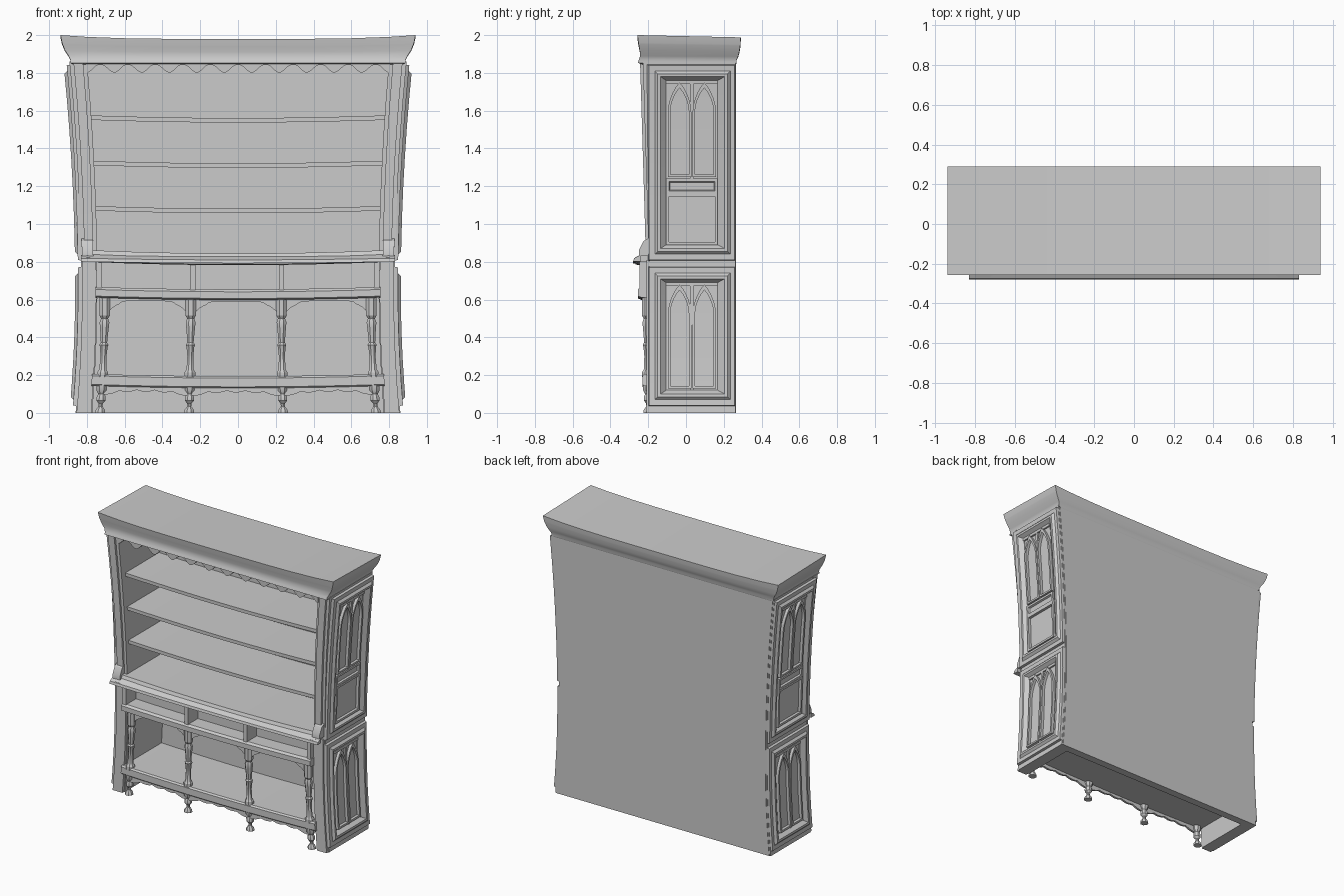
import bpy, bmesh, math
from mathutils import Vector

if "Cube" in bpy.data.objects:
    bpy.data.objects.remove(bpy.data.objects["Cube"])

GREY = (0.6, 0.6, 0.6, 1)
mat = bpy.data.materials.new("plain_grey")
mat.use_nodes = True
mat.diffuse_color = GREY
mat.node_tree.nodes["Principled BSDF"].inputs["Base Color"].default_value = GREY
parts = []


def warp(co, sag):
    """Waisted silhouette, forward leaning posts and sagging boards."""
    x, y, z = co
    d = z - 0.65
    spread = 1 + (0.085 if d < 0 else 0.05) * d * d
    if y < -0.195 and z > 0.92:
        y -= 0.03 * (z - 0.92)
    return Vector((x * spread, y, z - sag * (1 - (x / 0.8) ** 2)))


def loft(name, loops, closed=False, sag=0.0, shape=warp):
    """Skin equal loops; closed joins last to first, otherwise ends are capped."""
    bm = bmesh.new()
    rows = [[bm.verts.new(p) for p in loop] for loop in loops]
    n = len(rows[0])
    pairs = list(zip(rows, rows[1:]))
    if closed:
        pairs.append((rows[-1], rows[0]))
    else:
        bm.faces.new(rows[0])
        bm.faces.new(rows[-1])
    for a, b in pairs:
        for i in range(n):
            j = (i + 1) % n
            bm.faces.new((a[i], a[j], b[j], b[i]))
    # extra cuts so long boards can bend
    for axis, step in ((0, 0.2), (2, 0.15)):
        normal = Vector((axis == 0, 0, axis == 2))
        for k in range(-5, 15):
            bmesh.ops.bisect_plane(bm, geom=bm.verts[:] + bm.edges[:] + bm.faces[:],
                                   plane_co=normal * (k * step + 0.003), plane_no=normal)
    for v in bm.verts:
        v.co = shape(v.co, sag)
    bmesh.ops.recalc_face_normals(bm, faces=bm.faces[:])
    mesh = bpy.data.meshes.new(name)
    bm.to_mesh(mesh)
    bm.free()
    mesh.materials.append(mat)
    ob = bpy.data.objects.new(name, mesh)
    bpy.context.collection.objects.link(ob)
    parts.append(ob)


def rect(x0, x1, y0, y1, z):
    return [(x0, y0, z), (x1, y0, z), (x1, y1, z), (x0, y1, z)]


def box(name, x0, x1, y0, y1, z0, z1, sag=0.0):
    loft(name, [rect(x0, x1, y0, y1, z) for z in (z0, z1)], sag=sag)


def board(name, half, profile, sag=0.0):
    """Extrude a (y, z) profile along x."""
    loft(name, [[(x, y, z) for y, z in profile] for x in (-half, half)], sag=sag)


def valance(name, x0, x1, top, drop, y0, y1, n, sag=0.0):
    """Thin strip whose lower edge follows drop(t)."""
    loops = []
    for i in range(n + 1):
        t = i / n
        x, low = x0 + (x1 - x0) * t, top - drop(t)
        loops.append([(x, y0, top), (x, y1, top), (x, y1, low), (x, y0, low)])
    loft(name, loops, sag=sag)


def turned(name, x, y, profile, sides=8):
    loft(name, [[(x + r * math.cos((i + .5) * math.tau / sides),
                  y + r * math.sin((i + .5) * math.tau / sides), z)
                 for i in range(sides)] for r, z in profile])


def frame(name, side, steps):
    """Moulded rectangle on a side; steps are (x, y0, y1, z0, z1)."""
    loft(name, [[(side * x, a, c), (side * x, b, c), (side * x, b, d), (side * x, a, d)]
                for x, a, b, c, d in steps], closed=True)


def lancet_outline(yc, w, z0, z1):
    """Pointed arch outline, base to tip and back."""
    rise = min(2.6 * w, 0.17)
    pts = []
    for i in range(7):
        t = i / 6
        pts.append((w * math.cos(t * math.pi / 2) ** 0.8 if t < 1 else 0, z1 - rise + rise * t))
    right = [(yc + w, z0)] + [(yc + a, z) for a, z in pts]
    left = [(yc - a, z) for a, z in pts[-2::-1]] + [(yc - w, z0)]
    return right + left


def lancet(name, side, yc, w, z0, z1, x0, x1):
    outer = lancet_outline(yc, w, z0, z1)
    inner = lancet_outline(yc, w - 0.013, z0 + 0.013, z1 - 0.03)
    loft(name, [[(side * x, y, z) for y, z in o]
                for x, o in ((x0, outer), (x1, outer), (x1, inner), (x0, inner))], closed=True)


def panel(name, side, z0, z1, mid=None):
    """Side panel: bevelled surround, tracery and optional square below."""
    frame(name + "_surround", side, [
        (.80, -.20, .262, z0, z1), (.847, -.195, .258, z0 + .01, z1 - .01),
        (.847, -.165, .235, z0 + .04, z1 - .04), (.862, -.15, .22, z0 + .055, z1 - .055),
        (.862, -.135, .205, z0 + .07, z1 - .07), (.835, -.105, .168, z0 + .09, z1 - .09),
        (.80, -.105, .168, z0 + .09, z1 - .09)])
    low, high = z0 + .09, z1 - .09
    if mid:
        frame(name + "_square", side, [
            (.82, -.105, .168, low, mid - .08), (.85, -.105, .168, low, mid - .08),
            (.85, -.09, .153, low + .015, mid - .095), (.82, -.09, .153, low + .015, mid - .095)])
        frame(name + "_rail", side, [
            (.82, -.105, .168, mid - .08, mid), (.848, -.105, .168, mid - .08, mid),
            (.848, -.09, .153, mid - .065, mid - .015), (.835, -.085, .148, mid - .06, mid - .02)])
        low = mid
    for yc in (-.034, .097):
        lancet(name + "_lancet", side, yc, .062, low + .01, high - .01, .82, .85)
    x = sorted((side * .82, side * .842))
    box(name + "_mullion", *x, .022, .041, low, high)
    box(name + "_head", *x, -.105, .168, high - .018, high)


# carcass: back, sides, front posts and side panels
box("back_board", -.82, .82, .21, .265, 0, 1.86)
for s, tag in ((1, "left"), (-1, "right")):
    def sx(a, b):
        return sorted((s * a, s * b))
    box(tag + "_side", *sx(.745, .83), -.19, .262, 0, 1.86)
    box(tag + "_lower_post", *sx(.75, .825), -.21, -.18, 0, .81)
    box(tag + "_upper_post", *sx(.745, .832), -.20, -.18, .84, 1.86)
    box(tag + "_post_bead", *sx(.765, .812), -.215, -.19, .84, 1.86)
    panel(tag + "_lower_panel", s, .03, .78)
    panel(tag + "_upper_panel", s, .80, 1.85, 1.24)
    # scroll block ending the counter
    loft(tag + "_counter_block", [[(s * x, y, z) for y, z in
         ((-.19, .83), (-.25, .83), (-.25, .86), (-.225, .91), (-.19, .93))] for x in (.765, .825)])

# crown moulding
def crown_dip(co, sag):
    x, y, z = co
    k = max(0, z - 1.86) / .14
    return Vector((x, y, z - k * (.02 * (1 - abs(x / .94) ** 4) + .012 * max(0, y) / .29)))


loft("cornice", [rect(-h, h, a, b, z) for z, h, a, b in (
    (1.845, .87, -.23, .265), (1.853, .888, -.255, .268), (1.87, .888, -.25, .268),
    (1.89, .897, -.243, .276), (1.92, .916, -.245, .283), (1.96, .932, -.252, .288),
    (2, .94, -.257, .29))], shape=crown_dip)
valance("top_scallops", -.75, .75, 1.855,
        lambda t: .012 + .042 * abs(math.cos(t * 11 * math.pi)) ** 2.5, -.205, -.19, 132)

# upper shelves and counter
for z in (1.085, 1.325, 1.565):
    board("shelf", .75, ((-.175, z - .012), (-.175, z + .012), (.22, z + .012), (.22, z - .012)), .016)
board("counter", .80, ((-.25, .80), (-.268, .805), (-.27, .822), (-.235, .84),
                       (-.225, .862), (.22, .862), (.22, .80)), .018)
board("counter_lip", .83, ((-.24, .80), (-.28, .80), (-.275, .818), (-.24, .835)), .008)

# open compartments under the counter
board("compartment_rail", .755, ((-.235, .612), (-.255, .62), (-.255, .655), (-.24, .668),
                                 (.22, .668), (.22, .612)), .014)
box("compartment_back", -.75, .75, -.135, -.115, .64, .82)
for i, x in enumerate((-.735, -.24, .23, .735)):
    box("compartment_divider", x - .014, x + .014, -.245, -.12, .64, .82)

# bench, turned posts, arches and apron
board("bench", .76, ((-.222, .145), (-.23, .152), (-.23, .198), (-.22, .208),
                     (.22, .208), (.22, .145)), .014)
POSTS = (-.705, -.25, .23, .705)
for x in POSTS:
    turned("turned_post", x, -.205, ((.03, .19), (.03, .215), (.02, .23), (.017, .30),
           (.022, .35), (.026, .36), (.018, .372), (.022, .42), (.028, .48), (.02, .50),
           (.03, .515), (.03, .62)))
    turned("foot", x, -.20, ((.028, 0), (.026, .015), (.011, .035), (.012, .05),
           (.025, .065), (.025, .085), (.018, .10), (.03, .12), (.03, .16)))
for a, b in zip(POSTS, POSTS[1:]):
    valance("arch", a, b, .62,
            lambda t: .022 + .085 * abs(2 * t - 1) ** 5 + .008 * (abs(2 * t - 1) > .62),
            -.212, -.195, 30, .008)
    valance("apron", a, b, .15,
            lambda t: .022 + .01 * abs(math.sin(t * 5 * math.pi)) + .028 * abs(2 * t - 1) ** 3,
            -.215, -.2, 40, .01)

# soft shading with crisp edges
bpy.ops.object.select_all(action="DESELECT")
for ob in parts:
    ob.select_set(True)
bpy.context.view_layer.objects.active = parts[0]
bpy.ops.object.shade_smooth_by_angle(angle=math.radians(30))
